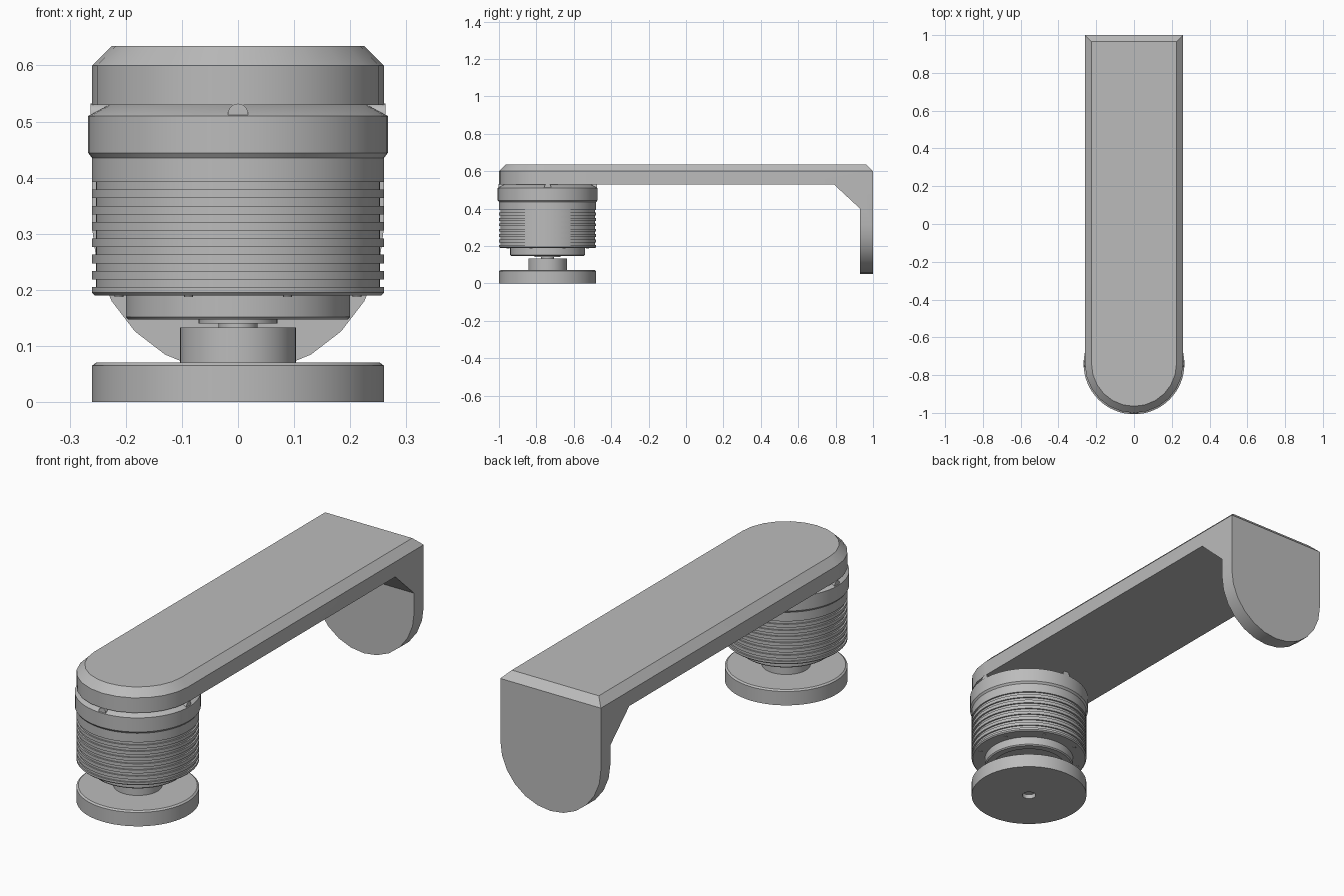
import bpy, bmesh
from math import sin, cos, pi
from mathutils import Matrix

if "Cube" in bpy.data.objects:
    bpy.data.objects.remove(bpy.data.objects["Cube"])

grey = bpy.data.materials.new("metal grey")
grey.use_nodes = True
colour = (0.5, 0.5, 0.5, 1)
grey.diffuse_color = colour
grey.node_tree.nodes["Principled BSDF"].inputs["Base Color"].default_value = colour

R = 0.26        # arm half width and gripper radius
AXIS = -0.74    # y of the gripper axis


def shade(obj):
    bpy.ops.object.select_all(action='DESELECT')
    obj.select_set(True)
    bpy.context.view_layer.objects.active = obj
    bpy.ops.object.shade_smooth_by_angle(angle=pi / 6)


def loft(name, loops, matrix=None):
    """Skin matching loops of points and cap both ends."""
    bm = bmesh.new()
    rings = [[bm.verts.new(p) for p in loop] for loop in loops]
    n = len(rings[0])
    for a, b in zip(rings, rings[1:]):
        for i in range(n):
            j = (i + 1) % n
            bm.faces.new((a[i], a[j], b[j], b[i]))
    bm.faces.new(rings[0])
    bm.faces.new(rings[-1])
    bmesh.ops.recalc_face_normals(bm, faces=bm.faces)
    if matrix:
        bm.transform(matrix)
    mesh = bpy.data.meshes.new(name)
    bm.to_mesh(mesh)
    bm.free()
    mesh.materials.append(grey)
    obj = bpy.data.objects.new(name, mesh)
    bpy.context.collection.objects.link(obj)
    shade(obj)
    return obj


def lathe(name, profile, x=0, y=AXIS, sides=64):
    """Turn a (radius, z) profile about a vertical axis."""
    turn = [2 * pi * i / sides for i in range(sides)]
    return loft(name, [[(x + r * cos(a), y + r * sin(a), z) for a in turn]
                       for r, z in profile])


def tongue(r, centre, end, steps=12):
    """Outline with a half round at one end and a square far end."""
    arc = [(-r * cos(pi * i / steps), centre - r * sin(pi * i / steps))
           for i in range(steps + 1)]
    return arc + [(r, end), (-r, end)]


# Arm with chamfered top, hanging end plate and gusset, fused into one bracket
levels = [(0, 0.53), (0, 0.6), (0.035, 0.635)]
arm = loft("arm_bracket", [[(x, y, z) for x, y in tongue(R - c, AXIS, 1 - c)]
                           for c, z in levels])
plate = loft("end_plate", [[(x, y, z) for x, z in tongue(R, 0.31, 0.57)]
                           for y in (0.93, 1)])
side = [(0.79, 0.53), (0.93, 0.4), (0.96, 0.4), (0.96, 0.56), (0.79, 0.56)]
gusset = loft("gusset", [[(x, y, z) for y, z in side] for x in (-R, R)])
for part in (plate, gusset):
    bpy.ops.object.select_all(action='DESELECT')
    bpy.context.view_layer.objects.active = arm
    arm.select_set(True)
    union = arm.modifiers.new("union", 'BOOLEAN')
    union.operation = 'UNION'
    union.solver = 'EXACT'
    union.object = part
    bpy.ops.object.modifier_apply(modifier=union.name)
    bpy.data.objects.remove(part)
shade(arm)

# Base disc with a blind hole underneath
lathe("base_disc", [(0.03, 0.02), (0.03, 0), (R, 0), (R, 0.065), (0.252, 0.071)])

# Stem, neck and small washer
lathe("stem", [(0.103, 0.07), (0.103, 0.133)])
lathe("neck", [(0.035, 0.133), (0.035, 0.141)])
lathe("washer", [(0.07, 0.14), (0.07, 0.158)])

# Lower flange, slightly hollow underneath
lathe("lower_flange", [(0.165, 0.157), (0.165, 0.147), (0.195, 0.147),
                       (0.2, 0.152), (0.2, 0.19)])

# Ribbed body
body = [(0.255, 0.19), (R, 0.195)]
for i in range(7):
    z = 0.205 + i * 0.029
    body += [(R, z), (0.253, z), (0.253, z + 0.0135), (R, z + 0.0135)]
lathe("ribbed_body", body + [(R, 0.435)])

# Collar with sloping shoulder
lathe("collar", [(R, 0.435), (0.267, 0.444), (0.267, 0.51), (0.23, 0.53)])

# Round-topped tabs on the shoulder
for i in range(4):
    arch = [(x, -z) for x, z in tongue(0.018, -0.514, -0.5, 10)]
    place = Matrix.Translation((0, AXIS, 0)) @ Matrix.Rotation(i * pi / 2, 4, 'Z')
    loft("shoulder_tab", [[(x, y, z) for x, z in arch] for y in (-0.263, -0.22)], place)

# Small screws under the body
for i in range(8):
    a = 2 * pi * (i + 0.5) / 8
    lathe("body_screw", [(0.008, 0.187), (0.008, 0.192)],
          0.23 * cos(a), AXIS + 0.23 * sin(a), 12)
